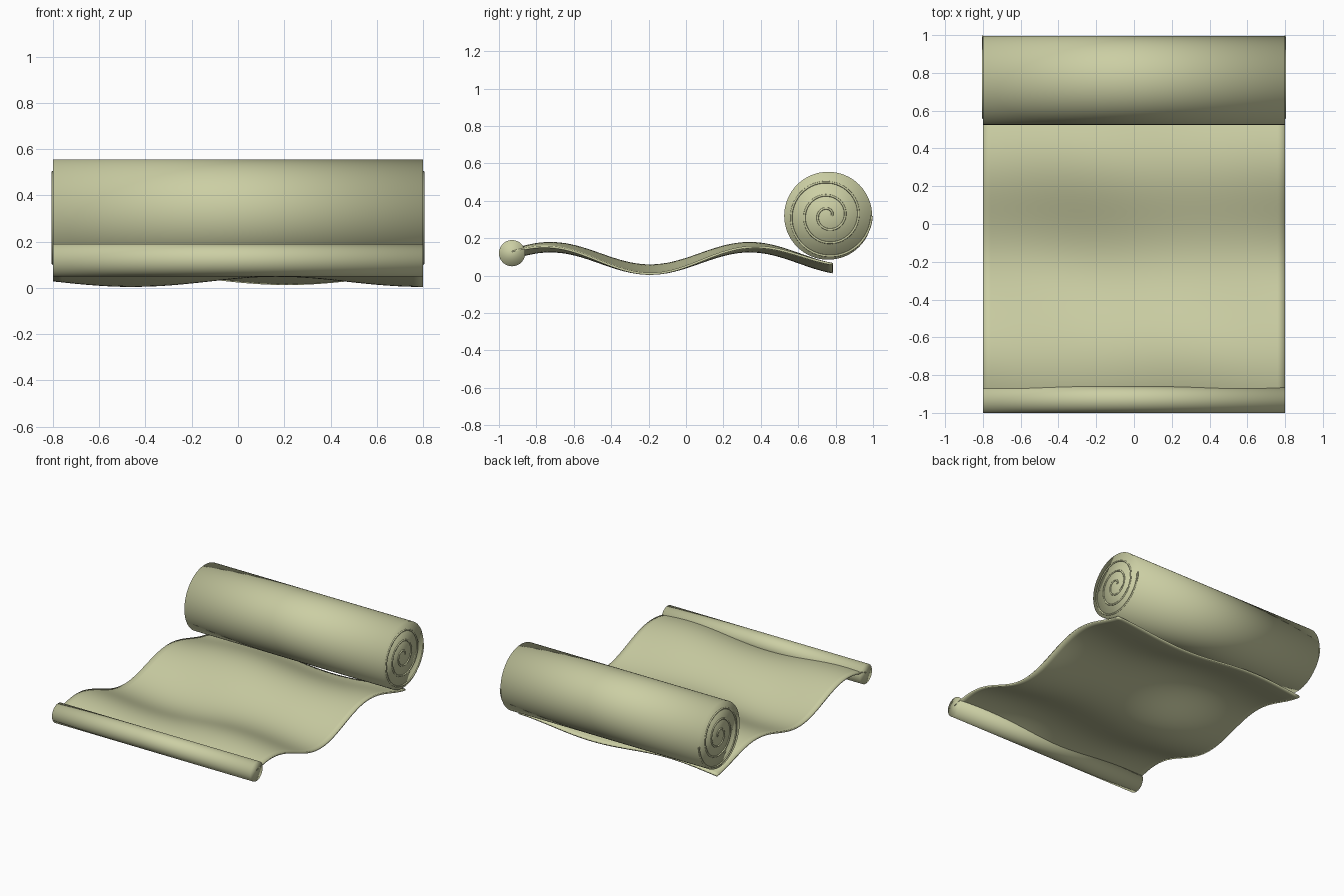
import bpy, bmesh, math

if "Cube" in bpy.data.objects:
    bpy.data.objects.remove(bpy.data.objects["Cube"])

HALF = 0.8  # half width of the scroll


def material(name, rgb):
    m = bpy.data.materials.new(name)
    m.diffuse_color = (*rgb, 1)
    m.use_nodes = True
    m.node_tree.nodes["Principled BSDF"].inputs["Base Color"].default_value = m.diffuse_color
    return m


parchment = material("parchment", (0.60, 0.62, 0.37))


def finish(obj):
    obj.data.materials.append(parchment)
    for p in obj.data.polygons:
        p.use_smooth = True
    return obj


def bar(name, y, z, radius):
    """Round bar lying along x."""
    bpy.ops.mesh.primitive_cylinder_add(vertices=64, radius=radius, depth=2 * HALF,
                                        location=(0, y, z), rotation=(0, math.pi / 2, 0))
    obj = bpy.context.object
    obj.name = name
    return finish(obj)


# Rolled-up end and thin front roll
ROLL_Y, ROLL_Z, ROLL_R = 0.76, 0.32, 0.235
bar("large_roll", ROLL_Y, ROLL_Z, ROLL_R)
bar("small_roll", -0.93, 0.12, 0.07)


# Open sheet: long waves front to back with a slanting ripple across
def sheet_height(x, y):
    wave = 0.092 + 0.06 * math.cos(5.9 * (y - 0.34))
    return wave - 0.022 * math.cos(5 * x + 3 * y + 2.87)


NX, NY, Y0, Y1 = 40, 60, -0.93, 0.785
bm = bmesh.new()
grid = []
for j in range(NY + 1):
    y = Y0 + (Y1 - Y0) * j / NY
    row = []
    for i in range(NX + 1):
        x = -HALF + 2 * HALF * i / NX
        row.append(bm.verts.new((x, y, sheet_height(x, y))))
    grid.append(row)
for j in range(NY):
    for i in range(NX):
        bm.faces.new((grid[j][i], grid[j][i + 1], grid[j + 1][i + 1], grid[j + 1][i]))
mesh = bpy.data.meshes.new("open_sheet")
bm.to_mesh(mesh)
bm.free()
sheet = bpy.data.objects.new("open_sheet", mesh)
bpy.context.collection.objects.link(sheet)
finish(sheet)
thick = sheet.modifiers.new("thickness", 'SOLIDIFY')
thick.thickness = 0.012
thick.offset = 0


# Spiral paper edge on both ends of the large roll
def spiral(name, x):
    curve = bpy.data.curves.new(name, 'CURVE')
    curve.dimensions = '3D'
    curve.bevel_depth = 0.006
    curve.bevel_resolution = 2
    curve.use_fill_caps = True
    steps, turns = 144, 3
    line = curve.splines.new('POLY')
    line.points.add(steps)
    for k, p in enumerate(line.points):
        t = k / steps
        a = t * turns * 2 * math.pi
        r = 0.02 + (ROLL_R - 0.022) * t
        p.co = (x, ROLL_Y + r * math.cos(a), ROLL_Z + r * math.sin(a), 1)
    obj = bpy.data.objects.new(name, curve)
    bpy.context.collection.objects.link(obj)
    curve.materials.append(parchment)


for side, label in ((-1, "left"), (1, "right")):
    spiral(f"spiral_edge_{label}", side * HALF)
